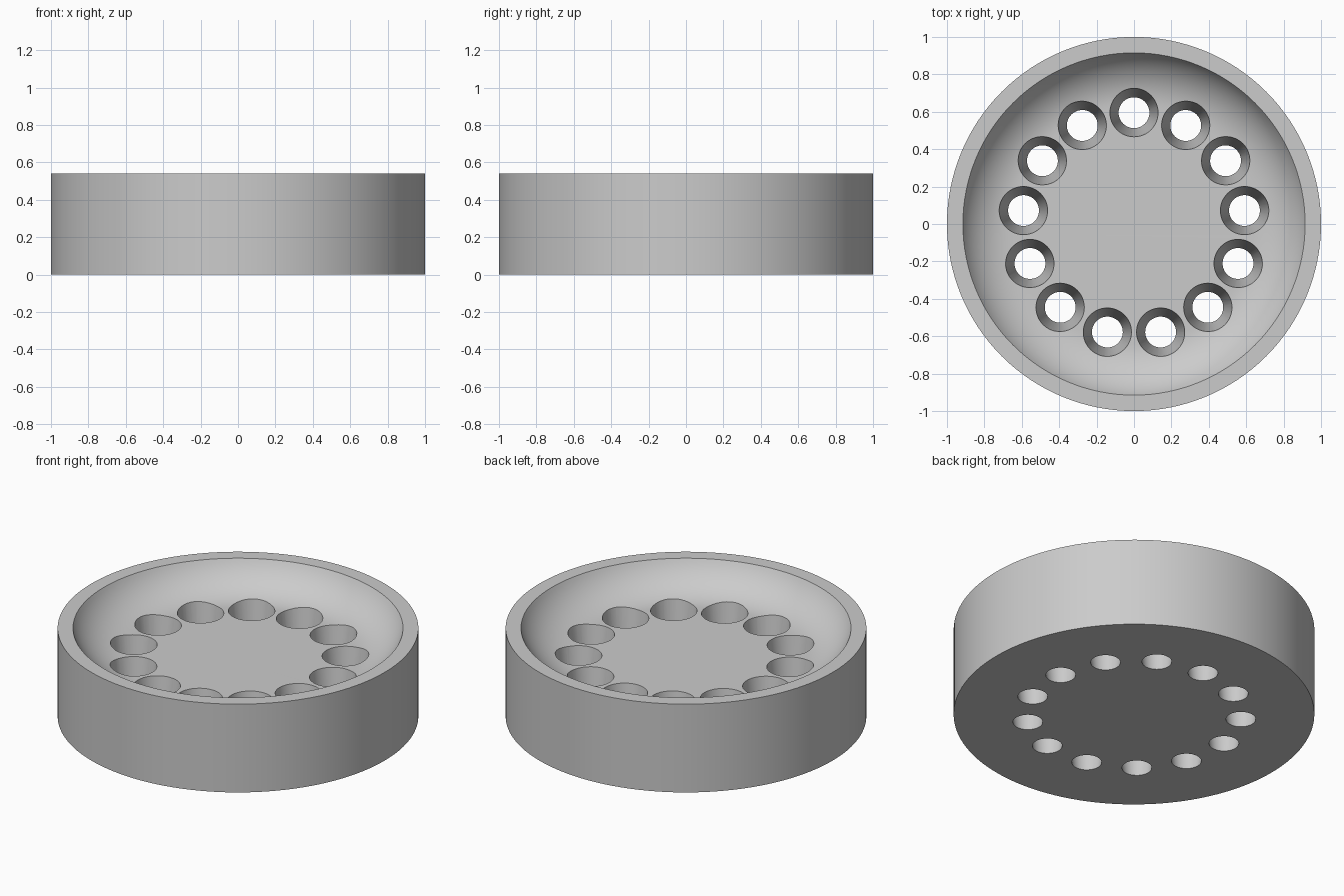
import bpy, bmesh, math
from mathutils import Matrix

if "Cube" in bpy.data.objects:
    bpy.data.objects.remove(bpy.data.objects["Cube"])

HEIGHT, FLOOR = 0.54, 0.37          # overall height, level of the dish floor
FLAT_R, RIM_R = 0.64, 0.915         # flat floor radius, inner rim radius
HOLES, RING_R = 13, 0.595
TOP_R, BOTTOM_R = 0.133, 0.083      # tapered hole radii at floor and base

grey = bpy.data.materials.new("light grey")
grey.diffuse_color = (0.6, 0.6, 0.6, 1)
grey.use_nodes = True
grey.node_tree.nodes["Principled BSDF"].inputs["Base Color"].default_value = grey.diffuse_color


def make_object(name, bm):
    bmesh.ops.recalc_face_normals(bm, faces=bm.faces)
    mesh = bpy.data.meshes.new(name)
    bm.to_mesh(mesh)
    bm.free()
    mesh.materials.append(grey)
    obj = bpy.data.objects.new(name, mesh)
    bpy.context.collection.objects.link(obj)
    return obj


# Round dish: outer wall, flat rim, and a concave arc running down to the floor
width, depth = RIM_R - FLAT_R, HEIGHT - FLOOR
arc_r = (width ** 2 + depth ** 2) / (2 * depth)
sweep = math.asin(width / arc_r)
profile = [(1, 0), (1, HEIGHT)]
for i in range(17):
    a = sweep * (1 - i / 16)
    profile.append((FLAT_R + arc_r * math.sin(a), FLOOR + arc_r * (1 - math.cos(a))))

bm = bmesh.new()
verts = [bm.verts.new((r, 0, z)) for r, z in profile]
edges = [bm.edges.new(pair) for pair in zip(verts, verts[1:])]
bmesh.ops.spin(bm, geom=verts + edges, axis=(0, 0, 1), cent=(0, 0, 0),
               angle=math.tau, steps=128, use_duplicate=False)
bmesh.ops.remove_doubles(bm, verts=bm.verts, dist=1e-5)
bmesh.ops.holes_fill(bm, edges=[e for e in bm.edges if e.is_boundary], sides=0)
dish = make_object("dish", bm)

# Ring of tapered cutters, extended past both faces at the same taper
bm = bmesh.new()
low, high = -0.05, 0.47
taper = (TOP_R - BOTTOM_R) / FLOOR
for i in range(HOLES):
    a = math.pi / 2 + math.tau * i / HOLES
    place = Matrix.Translation((RING_R * math.cos(a), RING_R * math.sin(a), (low + high) / 2))
    bmesh.ops.create_cone(bm, cap_ends=True, segments=48, depth=high - low,
                          radius1=BOTTOM_R + taper * low,
                          radius2=min(BOTTOM_R + taper * high, 0.1415), matrix=place)
cutter = make_object("hole_cutters", bm)
cutter.hide_render = True
cutter.hide_set(True)

# Cut the holes and smooth the curved walls
cut = dish.modifiers.new("holes", 'BOOLEAN')
cut.operation = 'DIFFERENCE'
cut.solver = 'EXACT'
cut.use_self = True
cut.object = cutter
bpy.context.view_layer.objects.active = dish
dish.select_set(True)
bpy.ops.object.modifier_apply(modifier=cut.name)
bpy.data.objects.remove(cutter)
bpy.ops.object.shade_smooth_by_angle(angle=math.radians(30))
